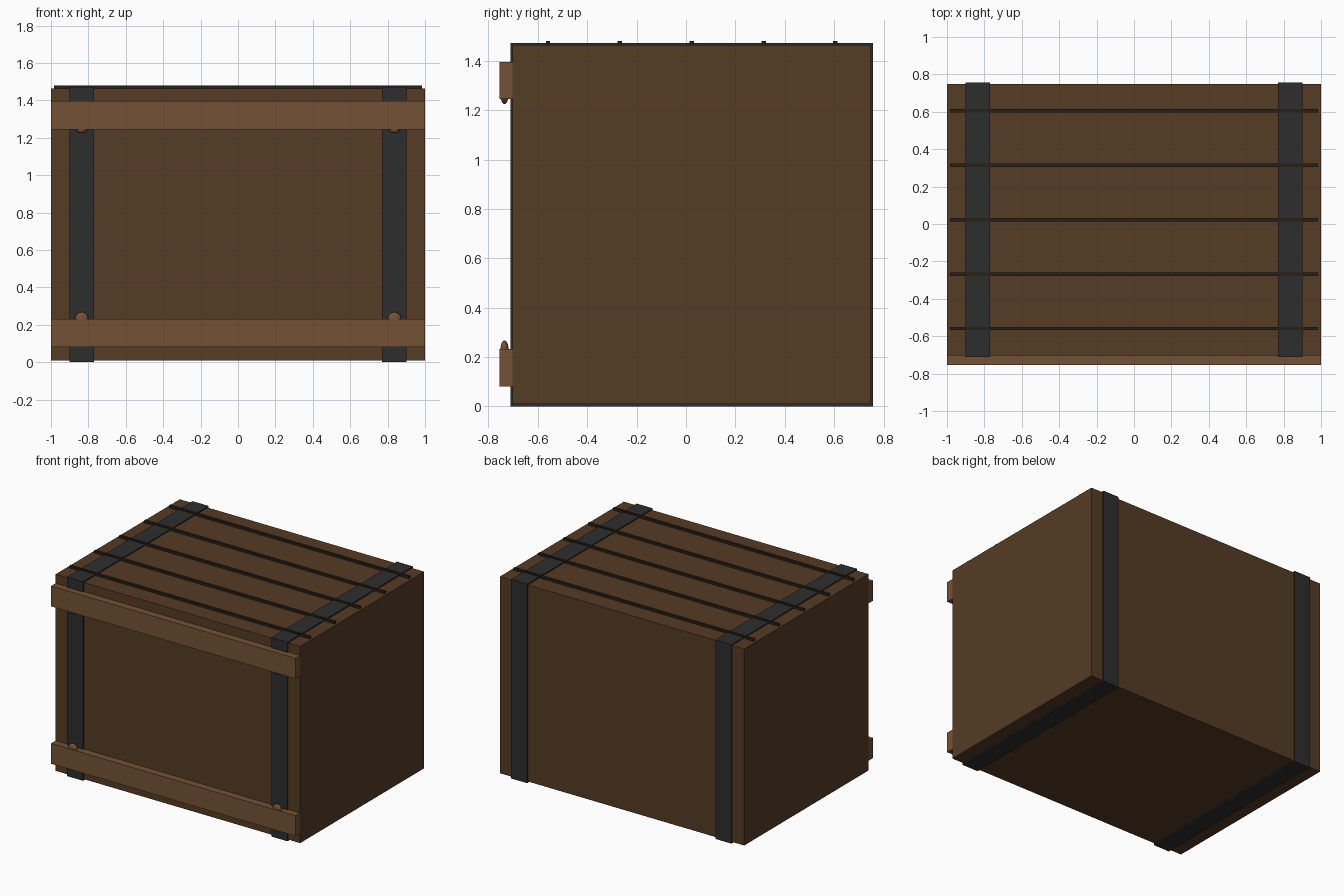
import bpy
import bmesh

default = bpy.data.objects.get("Cube")
if default:
    bpy.data.objects.remove(default, do_unlink=True)


def make_material(name, rgb):
    mat = bpy.data.materials.new(name)
    mat.use_nodes = True
    color = (*rgb, 1.0)
    mat.diffuse_color = color
    mat.node_tree.nodes["Principled BSDF"].inputs["Base Color"].default_value = color
    return mat


dark_wood = make_material("dark wood", (0.092, 0.044, 0.018))
light_wood = make_material("light wood", (0.175, 0.083, 0.036))
iron = make_material("dark iron", (0.027, 0.027, 0.027))
slat_brown = make_material("blackened wood", (0.022, 0.014, 0.009))


def add_object(name, bm, mat):
    mesh = bpy.data.meshes.new(name)
    bm.to_mesh(mesh)
    bm.free()
    mesh.materials.append(mat)
    obj = bpy.data.objects.new(name, mesh)
    bpy.context.collection.objects.link(obj)
    return obj


def box(name, low, high, mat):
    """Box between two opposite corners."""
    bm = bmesh.new()
    bmesh.ops.create_cube(bm, size=1)
    for v in bm.verts:
        v.co = [lo if c < 0 else hi for c, lo, hi in zip(v.co, low, high)]
    return add_object(name, bm, mat)


def knob(name, center, radii, mat):
    """Smooth ellipsoid peg."""
    bm = bmesh.new()
    bmesh.ops.create_uvsphere(bm, u_segments=20, v_segments=12, radius=1)
    bmesh.ops.scale(bm, vec=radii, verts=bm.verts)
    bmesh.ops.translate(bm, vec=center, verts=bm.verts)
    for f in bm.faces:
        f.smooth = True
    return add_object(name, bm, mat)


MID_Y = 0.023      # depth centre of the crate body
HALF_Y = 0.725
BODY_Z = (0.009, 1.463)
STRAP_X = 0.836
BAND = 0.009       # strap thickness

# Crate body
box("crate_body", (-1, MID_Y - HALF_Y, BODY_Z[0]),
    (1, MID_Y + HALF_Y, BODY_Z[1]), dark_wood)

# Iron straps wrapping front, back, top and bottom
for side, sx in (("left", 1), ("right", -1)):
    x = sx * STRAP_X
    box(f"{side}_strap", (x - 0.066, MID_Y - HALF_Y - BAND, BODY_Z[0] - BAND),
        (x + 0.066, MID_Y + HALF_Y + BAND, BODY_Z[1] + BAND), iron)

# Front rails, each with a peg over either strap
for level, z0, z1, peg_z in (("lower", 0.081, 0.232, 0.232),
                             ("upper", 1.245, 1.396, 1.261)):
    box(f"{level}_rail", (-1, -0.755, z0), (1, MID_Y - HALF_Y, z1), light_wood)
    for side, sx in (("left", 1), ("right", -1)):
        knob(f"{level}_{side}_peg", (sx * STRAP_X, -0.735, peg_z),
             (0.036, 0.016, 0.036), light_wood)

# Thin slats across the lid
for i in range(5):
    y = MID_Y + (i - 2) * 0.291
    box(f"lid_slat_{i + 1}", (-0.983, y - 0.009, BODY_Z[1] - BAND),
        (0.983, y + 0.009, 1.48), slat_brown)
